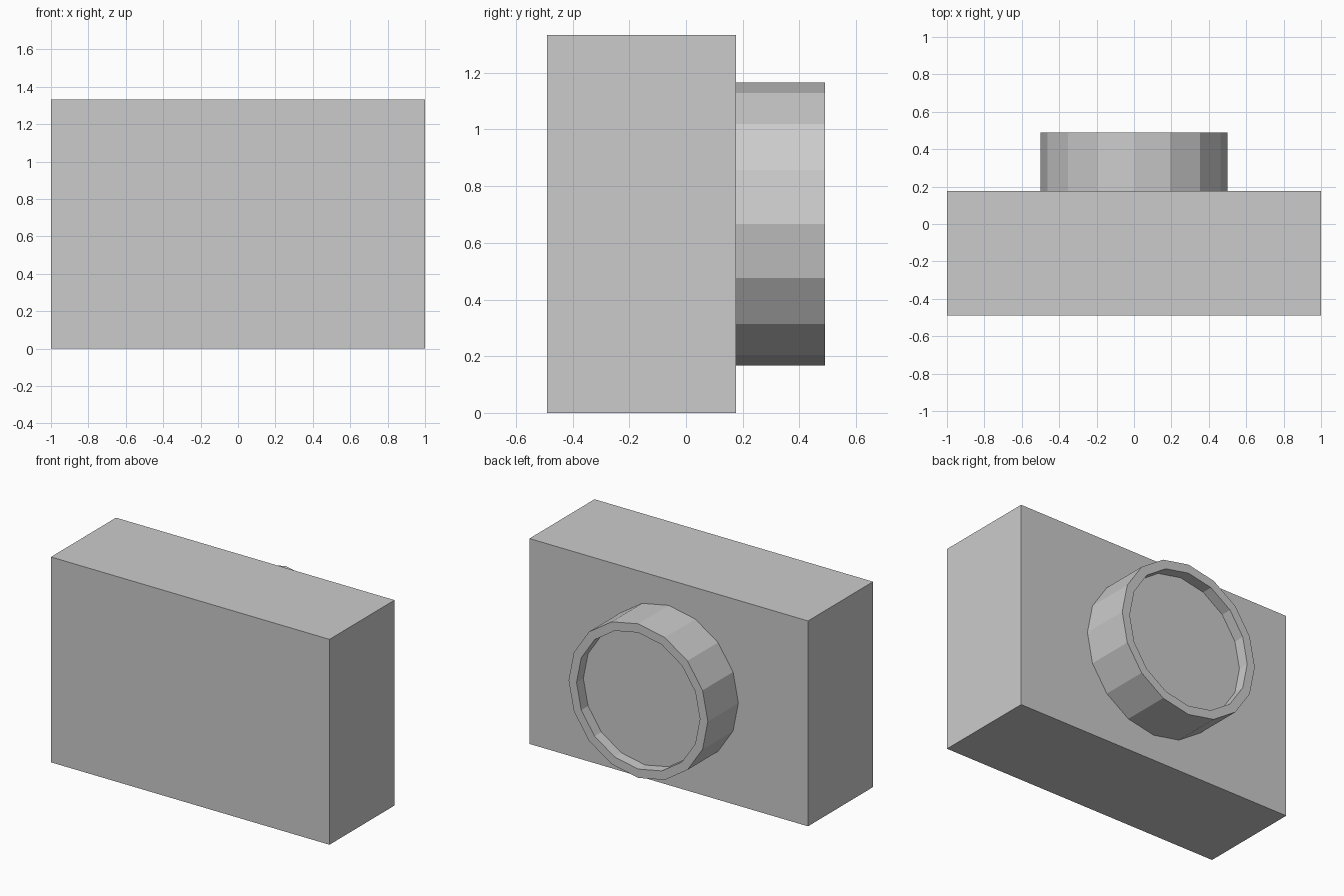
import bpy, bmesh, math

if "Cube" in bpy.data.objects:
    bpy.data.objects.remove(bpy.data.objects["Cube"])

BODY_FRONT, BODY_BACK, HEIGHT = -0.49, 0.177, 1.333
SIDES, MID_Z = 16, HEIGHT / 2


def finish(bm, name):
    bmesh.ops.recalc_face_normals(bm, faces=bm.faces)
    mesh = bpy.data.meshes.new(name)
    bm.to_mesh(mesh)
    bm.free()
    obj = bpy.data.objects.new(name, mesh)
    bpy.context.collection.objects.link(obj)
    return obj


# Camera body: plain box
bm = bmesh.new()
bmesh.ops.create_cube(bm, size=1)
bmesh.ops.scale(bm, verts=bm.verts, vec=(2, BODY_BACK - BODY_FRONT, HEIGHT))
bmesh.ops.translate(bm, verts=bm.verts,
                    vec=(0, (BODY_BACK + BODY_FRONT) / 2, HEIGHT / 2))
finish(bm, "camera_body")

# Lens barrel: (radius, y) rings with a shallow recessed face
profile = [(0.5, BODY_BACK), (0.5, 0.49), (0.443, 0.49), (0.443, 0.42)]
bm = bmesh.new()
rings = []
for radius, y in profile:
    angles = [2 * math.pi * i / SIDES for i in range(SIDES)]
    rings.append([bm.verts.new((radius * math.cos(a), y, MID_Z + radius * math.sin(a)))
                  for a in angles])
for r0, r1 in zip(rings, rings[1:]):
    for i in range(SIDES):
        j = (i + 1) % SIDES
        bm.faces.new((r0[i], r0[j], r1[j], r1[i]))
bm.faces.new(rings[-1])
finish(bm, "lens_barrel")
